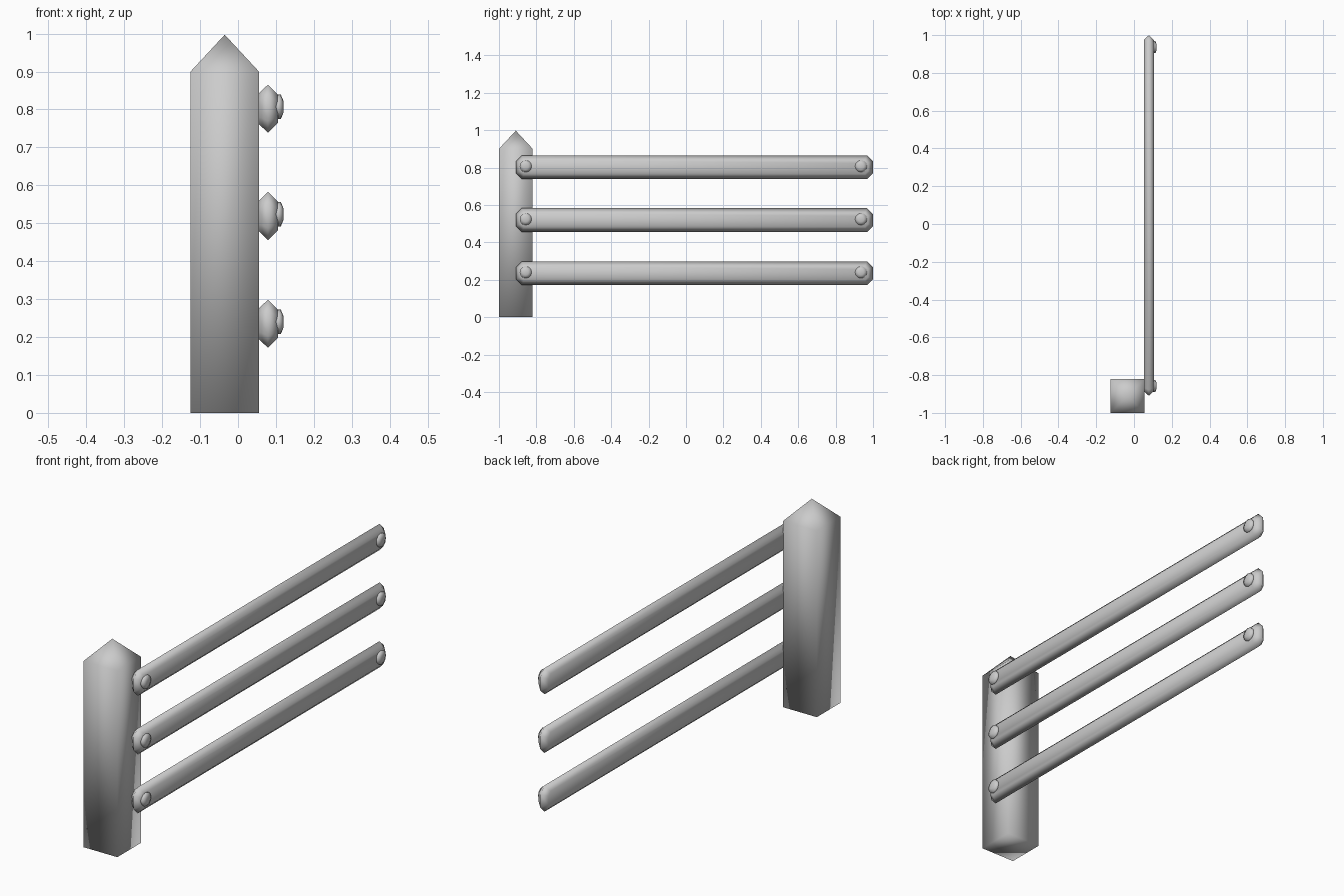
import bpy, math

if "Cube" in bpy.data.objects:
    bpy.data.objects.remove(bpy.data.objects["Cube"])


def make(name, verts, faces):
    me = bpy.data.meshes.new(name)
    me.from_pydata(verts, [], faces)
    me.validate()
    ob = bpy.data.objects.new(name, me)
    bpy.context.collection.objects.link(ob)
    for p in me.polygons:
        p.use_smooth = True
    return ob


def loft(name, rings):
    """Join rings of equal length (counter-clockwise seen from the end), capped at both ends."""
    n = len(rings[0])
    verts = [v for r in rings for v in r]
    faces = [list(range(n))[::-1], [len(verts) - n + i for i in range(n)]]
    for k in range(len(rings) - 1):
        for i in range(n):
            j = (i + 1) % n
            faces.append((k * n + i, k * n + j, (k + 1) * n + j, (k + 1) * n + i))
    return make(name, verts, faces)


def plate_ring(x, cz, inset, y0=-0.91, y1=1.0, half=0.0635, cut=0.032):
    """Rectangle with clipped corners in the YZ plane."""
    a, b, h = y0 + inset, y1 - inset, half - inset
    c = cut - inset * 0.58
    return [(x, y, cz + z) for y, z in (
        (a + c, -h), (b - c, -h), (b, -h + c), (b, h - c),
        (b - c, h), (a + c, h), (a, h - c), (a, -h + c))]


def disc_ring(x, cy, cz, r, n=12):
    return [(x, cy + r * math.cos(2 * math.pi * i / n),
             cz + r * math.sin(2 * math.pi * i / n)) for i in range(n)]


# Square post with pyramid cap
x0, x1, y0, y1, zt = -0.125, 0.055, -1.0, -0.82, 0.90
corners = [(x0, y0), (x1, y0), (x1, y1), (x0, y1)]
verts = [(x, y, z) for z in (0, zt) for x, y in corners] + [(-0.035, -0.91, 0.997)]
faces = [(3, 2, 1, 0)]
for i in range(4):
    j = (i + 1) % 4
    faces += [(i, j, 4 + j, 4 + i), (4 + i, 4 + j, 8)]
make("post", verts, faces)

# Three bevelled rails, each with a bolt head at both ends
for k, cz in enumerate((0.235, 0.519, 0.802)):
    loft(f"rail_{k + 1}", [plate_ring(0.053, cz, 0.025),
                           plate_ring(0.079, cz, 0.0),
                           plate_ring(0.106, cz, 0.027)])
    for side, cy in (("post_end", -0.857), ("free_end", 0.936)):
        bz = cz + 0.005
        loft(f"bolt_{side}_{k + 1}", [disc_ring(0.100, cy, bz, 0.032),
                                      disc_ring(0.113, cy, bz, 0.032),
                                      disc_ring(0.120, cy, bz, 0.015)])
